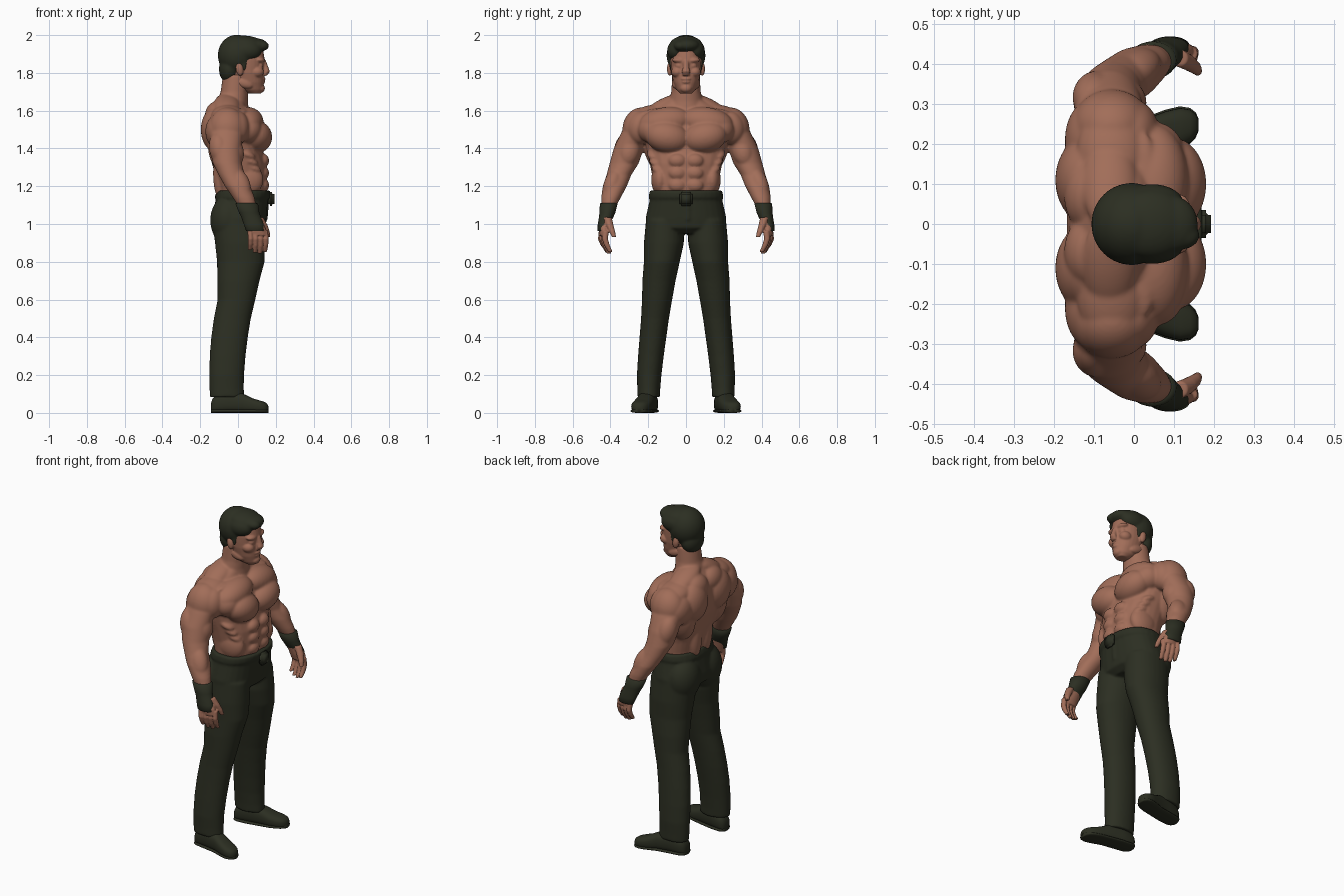
import bpy, bmesh, math
from mathutils import Matrix


def material(name, rgb):
    m = bpy.data.materials.new(name)
    m.diffuse_color = (*rgb, 1)
    return m


SKIN = material("tan_skin", (0.36, 0.155, 0.10))
DARK = material("dark_olive", (0.025, 0.028, 0.016))


def sides(mirror):
    return (1, -1) if mirror else (1,)


def loft(bm, rings, mirror=False):
    """Skin a stack of point loops and cap both ends."""
    for s in sides(mirror):
        vs = [[bm.verts.new((x, y * s, z)) for x, y, z in r] for r in rings]
        n = len(vs[0])
        for a, b in zip(vs, vs[1:]):
            for i in range(n):
                bm.faces.new((a[i], a[(i + 1) % n], b[(i + 1) % n], b[i]))
        bm.faces.new(vs[0])
        bm.faces.new(vs[-1])


def circle(p=1.0, n=28):
    f = lambda v: math.copysign(abs(v) ** p, v)
    return [(f(math.cos(2 * math.pi * i / n)), f(math.sin(2 * math.pi * i / n))) for i in range(n)]


def limb(bm, rows, p=1.0, mirror=True):
    """Rows of x, y, z, x radius, y radius."""
    loft(bm, [[(x + a * c, y + b * d, z) for c, d in circle(p)] for x, y, z, a, b in rows], mirror)


def trunk(bm, rows, p=0.85):
    """Rows of z, back x, front x, half width."""
    limb(bm, [((b + f) / 2, 0, z, (f - b) / 2, w) for z, b, f, w in rows], p, False)


def ball(bm, c, r, mirror=True, tilt=0, pitch=0):
    """Ellipsoid; tilt turns it about x, pitch about y (degrees)."""
    for s in sides(mirror):
        m = (Matrix.Translation((c[0], c[1] * s, c[2]))
             @ Matrix.Rotation(math.radians(tilt * s), 4, 'X')
             @ Matrix.Rotation(math.radians(pitch), 4, 'Y')
             @ Matrix.Diagonal((*r, 1)))
        bmesh.ops.create_uvsphere(bm, u_segments=28, v_segments=18, radius=1, matrix=m)


def finish(bm, name, mat, voxel=0, smooth=4):
    """Fuse the overlapping volumes into one smooth skin."""
    bmesh.ops.recalc_face_normals(bm, faces=bm.faces)
    me = bpy.data.meshes.new(name)
    bm.to_mesh(me)
    bm.free()
    ob = bpy.data.objects.new(name, me)
    bpy.context.collection.objects.link(ob)
    if voxel:
        r = ob.modifiers.new("fuse", 'REMESH')
        r.mode, r.voxel_size = 'VOXEL', voxel
        s = ob.modifiers.new("soften", 'SMOOTH')
        s.factor, s.iterations = 0.5, smooth
        ev = ob.evaluated_get(bpy.context.evaluated_depsgraph_get())
        me = bpy.data.meshes.new_from_object(ev)
        ob.modifiers.clear()
        ob.data = me
    me.materials.clear()
    me.materials.append(mat)
    me.polygons.foreach_set("use_smooth", [True] * len(me.polygons))
    me.update()
    return ob


# --- torso, neck and arms
b = bmesh.new()
trunk(b, [(1.12, -.10, .14, .165), (1.18, -.10, .148, .172), (1.25, -.118, .15, .178),
          (1.32, -.138, .148, .192), (1.40, -.158, .13, .21), (1.50, -.168, .11, .23),
          (1.57, -.16, .08, .22), (1.62, -.135, .045, .16), (1.66, -.105, .035, .09)])
trunk(b, [(1.58, -.13, .06, .11), (1.65, -.11, .052, .09), (1.70, -.092, .054, .078),
          (1.79, -.08, .06, .073)], 1)
ball(b, (.095, .10, 1.46), (.086, .118, .085), tilt=12)          # chest
ball(b, (.05, .175, 1.50), (.076, .08, .075))                     # outer chest
ball(b, (.05, .11, 1.54), (.085, .14, .078), tilt=-8)             # upper chest
for z in (1.335, 1.27, 1.205):                                    # abdominals
    ball(b, (.13, .046, z), (.035, .048, .038))
ball(b, (.05, .138, 1.235), (.085, .046, .085))                   # obliques
for i in range(3):                                                # ribs
    ball(b, (.075 - .015 * i, .148 + .012 * i, 1.30 + .035 * i), (.05, .035, .022), pitch=25)
ball(b, (-.07, .155, 1.42), (.09, .072, .15), tilt=-10)           # side back
ball(b, (-.115, .11, 1.50), (.082, .11, .12))                     # shoulder blade
ball(b, (-.108, .21, 1.49), (.065, .10, .09))                     # rear shoulder
ball(b, (-.11, .07, 1.575), (.065, .09, .075))                    # upper back
ball(b, (-.095, .05, 1.27), (.037, .048, .14))                    # lower back
ball(b, (-.06, .10, 1.625), (.07, .13, .047), tilt=-24)           # neck slope
ball(b, (-.055, .18, 1.570), (.088, .12, .060), tilt=-10)         # shoulder top
ball(b, (.02, .035, 1.67), (.018, .018, .075), tilt=-20)          # neck cords
ball(b, (.025, .12, 1.598), (.03, .11, .018), tilt=-4)            # collar bone
ball(b, (-.055, .25, 1.512), (.097, .085, .106), tilt=16)         # shoulder
ball(b, (-.005, .235, 1.51), (.066, .075, .09), tilt=14)          # front shoulder
limb(b, [(-.055, .25, 1.56, .06, .05), (-.06, .273, 1.48, .087, .072),
         (-.066, .303, 1.40, .085, .08), (-.056, .328, 1.32, .077, .077),
         (-.034, .355, 1.26, .069, .066), (-.002, .377, 1.20, .068, .064),
         (.030, .397, 1.14, .058, .052), (.056, .413, 1.08, .044, .035),
         (.075, .42, 1.04, .040, .028)])
ball(b, (-.025, .30, 1.385), (.055, .057, .085), tilt=14, pitch=-12)   # biceps
ball(b, (-.098, .32, 1.40), (.055, .06, .09), tilt=16, pitch=-8)       # triceps
ball(b, (.008, .388, 1.215), (.054, .046, .09), tilt=20, pitch=-22)    # forearm
finish(b, "body", SKIN, .006, 10)

# --- hands
b = bmesh.new()
limb(b, [(.065, .418, 1.07, .038, .028), (.08, .426, 1.02, .046, .031),
         (.097, .433, .975, .050, .029), (.105, .435, .94, .047, .021)])
for i in range(4):
    x, d, w = .064 + .027 * i, (.016, .002, -.002, .006)[i], .446 - .007 * i
    limb(b, [(x, w, .965, .014, .016), (x + .003, w + .004, .92, .014, .016),
             (x + .002, w - .007, .883 + d / 2, .013, .015),
             (x - .002, w - .025, .846 + d, .010, .012)])
limb(b, [(.112, .415, 1.035, .022, .022), (.135, .404, .995, .021, .020),
         (.152, .391, .96, .016, .016), (.160, .381, .93, .011, .011)])
finish(b, "hands", SKIN, .004, 3)

# --- face
b = bmesh.new()
trunk(b, [(1.69, .06, .12, .03), (1.71, .0, .133, .05), (1.75, -.03, .137, .067),
          (1.80, -.05, .138, .078), (1.835, -.055, .137, .081), (1.87, -.06, .142, .082),
          (1.92, -.06, .133, .076), (1.95, -.04, .10, .06)], .92)
limb(b, [(.136, 0, 1.865, .012, .014), (.145, 0, 1.83, .016, .016),
         (.152, 0, 1.808, .017, .022), (.14, 0, 1.785, .014, .018)], mirror=False)   # nose
ball(b, (.115, .036, 1.866), (.027, .038, .016), tilt=6)          # brow
ball(b, (.115, .034, 1.838), (.02, .024, .018))                   # eye
ball(b, (.10, .046, 1.805), (.037, .032, .03))                    # cheek
ball(b, (.130, 0, 1.768), (.016, .028, .010), False)              # upper lip
ball(b, (.129, 0, 1.752), (.015, .024, .010), False)              # lower lip
ball(b, (.118, 0, 1.718), (.025, .032, .024), False)              # chin
ball(b, (.03, .055, 1.745), (.05, .02, .025), pitch=20)           # jaw
ball(b, (.008, .086, 1.82), (.02, .015, .036), pitch=-10)         # ear
finish(b, "head", SKIN, .004, 8)

# --- hair
b = bmesh.new()
ball(b, (-.006, 0, 1.893), (.101, .103, .109), False)
ball(b, (-.045, 0, 1.82), (.056, .080, .077), False)
ball(b, (.045, .05, 1.918), (.08, .050, .055))
ball(b, (.045, 0, 1.945), (.10, .088, .052), False, pitch=6)
ball(b, (.092, 0, 1.945), (.068, .072, .038), False)
ball(b, (.122, -.028, 1.943), (.042, .035, .028), False)
ball(b, (.028, .078, 1.85), (.018, .010, .045))
finish(b, "hair", DARK, .006, 8)

# --- trousers
b = bmesh.new()
trunk(b, [(1.172, -.108, .165, .185), (1.12, -.12, .16, .194), (1.03, -.138, .152, .214),
          (.98, -.13, .145, .212), (.95, -.08, .11, .11)], .88)
ball(b, (-.055, .10, 1.02), (.092, .11, .13))
limb(b, [(.0, .112, 1.02, .137, .10), (.01, .117, .90, .132, .106),
         (.015, .128, .80, .126, .095), (.002, .143, .70, .112, .088),
         (-.008, .153, .60, .100, .080), (-.03, .164, .50, .098, .074),
         (-.045, .175, .40, .097, .071), (-.055, .186, .30, .095, .068),
         (-.06, .195, .20, .092, .065), (-.06, .197, .13, .091, .061),
         (-.058, .198, .083, .091, .060)], .95)
trunk(b, [(1.135, -.122, .167, .196), (1.142, -.124, .171, .198),
          (1.17, -.115, .172, .194), (1.177, -.112, .169, .19)], .88)   # waistband
limb(b, [(.155, .012, 1.13, .01, .012), (.152, .010, 1.02, .006, .010)], mirror=False)  # fly
finish(b, "trousers", DARK, .007, 8)

# --- buckle
b = bmesh.new()
m = Matrix.Translation((.175, 0, 1.132)) @ Matrix.Diagonal((.034, .07, .075, 1))
bmesh.ops.create_cube(b, size=1, matrix=m)
bmesh.ops.bevel(b, geom=b.edges[:], offset=.012, segments=3, affect='EDGES')
finish(b, "buckle", DARK)

# --- wrist wraps, longer over the back of the hand
b = bmesh.new()
limb(b, [(.045, .408, 1.112, .050, .038), (.046, .409, 1.108, .060, .047),
         (.059, .416, 1.06, .054, .042), (.070, .423, 1.035, .052, .038),
         (.083, .436, 1.0, .053, .031), (.090, .447, .965, .048, .022),
         (.090, .448, .962, .042, .018)])
finish(b, "wrist_wraps", DARK)

# --- shoes: rows of x, y, half width, height
SHOE = [(-.143, .19, .020, .05), (-.135, .19, .036, .075), (-.115, .192, .045, .095),
        (-.05, .20, .048, .115), (.02, .213, .047, .105), (.08, .23, .052, .076),
        (.115, .24, .050, .066), (.14, .245, .041, .058), (.154, .247, .028, .05),
        (.161, .248, .012, .034)]


def shoe_rings(grow, height):
    return [[(x, y + (w + grow) * c, height(h) * (1 + d) / 2) for c, d in circle(.75)]
            for x, y, w, h in SHOE]


b = bmesh.new()
loft(b, shoe_rings(0, lambda h: h), True)
finish(b, "shoes", DARK)
b = bmesh.new()
loft(b, shoe_rings(.004, lambda h: .02), True)
finish(b, "soles", DARK)
